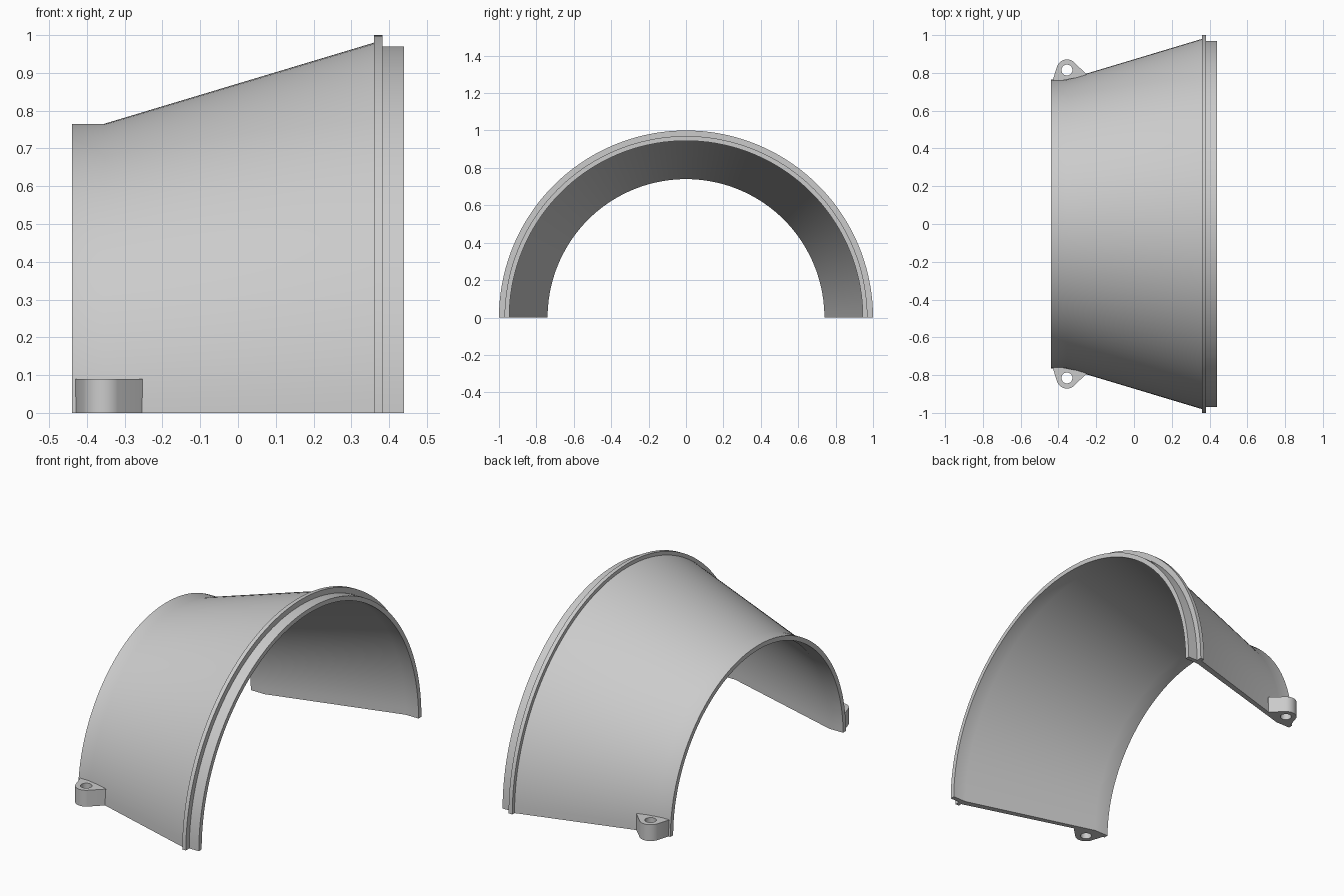
import bpy, bmesh
from math import sin, cos, pi, radians
from mathutils import Matrix, Vector

cube = bpy.data.objects.get("Cube")
if cube:
    bpy.data.objects.remove(cube, do_unlink=True)

grey = bpy.data.materials.new("light_grey")
grey.use_nodes = True
colour = (0.6, 0.6, 0.6, 1)
grey.diffuse_color = colour
grey.node_tree.nodes["Principled BSDF"].inputs["Base Color"].default_value = colour


def finish(obj):
    obj.data.materials.clear()
    obj.data.materials.append(grey)
    bpy.ops.object.select_all(action='DESELECT')
    obj.select_set(True)
    bpy.context.view_layer.objects.active = obj
    bpy.ops.object.shade_smooth_by_angle(angle=radians(30))


# Half-round tapered shell: wall section (x, radius) swept half a turn about x
section = [(-0.44, 0.765), (-0.355, 0.765), (0.36, 0.98), (0.36, 1.0),
           (0.382, 1.0), (0.382, 0.97), (0.44, 0.97), (0.44, 0.945),
           (0.36, 0.945), (-0.355, 0.74), (-0.44, 0.74)]
steps = 72
bm = bmesh.new()
rings = []
for i in range(steps + 1):
    a = pi * i / steps
    rings.append([bm.verts.new((x, -r * cos(a), r * sin(a))) for x, r in section])
n = len(section)
for r0, r1 in zip(rings, rings[1:]):
    for j in range(n):
        k = (j + 1) % n
        bm.faces.new((r0[j], r0[k], r1[k], r1[j]))
bm.faces.new(rings[0])
bm.faces.new(rings[-1])
bmesh.ops.recalc_face_normals(bm, faces=bm.faces)
mesh = bpy.data.meshes.new("shell")
bm.to_mesh(mesh)
bm.free()
shell = bpy.data.objects.new("shell", mesh)
bpy.context.collection.objects.link(shell)
finish(shell)


# Mounting lugs: rounded tab with a bolt hole, rooted in the shell wall
def arc(radius, start, end, count):
    angles = [radians(start + (end - start) * i / count) for i in range(count + 1)]
    return [(-0.355 + radius * cos(a), 0.815 + radius * sin(a)) for a in angles]


height = 0.09
outline = [(-0.43, 0.75), (-0.253, 0.785), (-0.253, 0.794)] + arc(0.056, 50, 160, 20) + [(-0.43, 0.762)]
hole = arc(0.029, 0, 360, 32)[:-1]

for name, side in (("back_lug", 1), ("front_lug", -1)):
    bm = bmesh.new()
    edges = []
    for loop in (outline, hole):
        verts = [bm.verts.new((x, side * y, 0)) for x, y in loop]
        edges += [bm.edges.new((v, verts[i - 1])) for i, v in enumerate(verts)]
    bmesh.ops.triangle_fill(bm, edges=edges, use_beauty=True)
    result = bmesh.ops.extrude_face_region(bm, geom=bm.faces[:], use_keep_orig=True)
    top = [g for g in result["geom"] if isinstance(g, bmesh.types.BMVert)]
    bmesh.ops.translate(bm, verts=top, vec=(0, 0, height))
    bmesh.ops.recalc_face_normals(bm, faces=bm.faces)
    mesh = bpy.data.meshes.new(name)
    bm.to_mesh(mesh)
    bm.free()
    lug = bpy.data.objects.new(name, mesh)
    bpy.context.collection.objects.link(lug)
    finish(lug)
